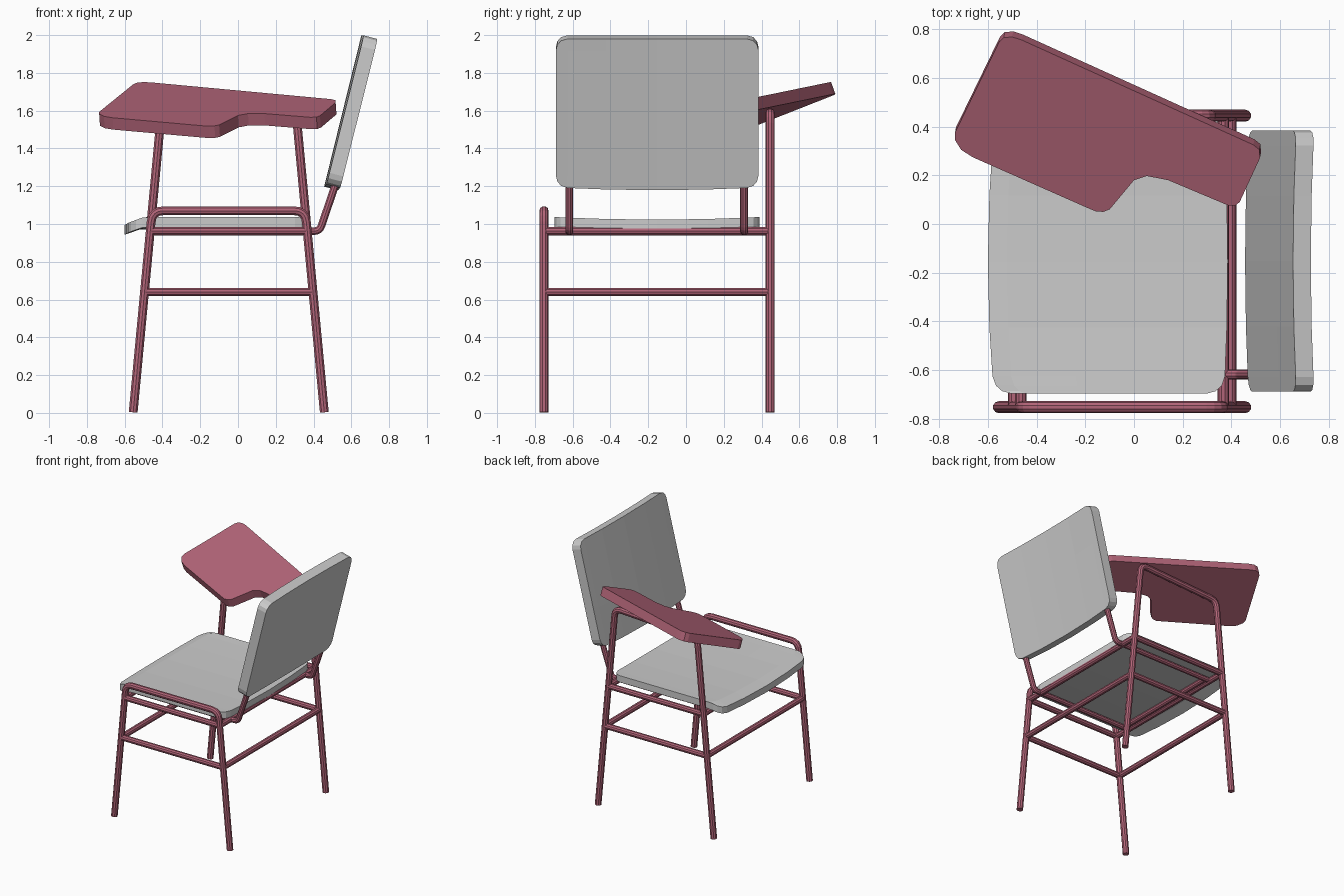
import bpy, bmesh
from math import sqrt
from mathutils import Vector

if "Cube" in bpy.data.objects:
    bpy.data.objects.remove(bpy.data.objects["Cube"])

pink = bpy.data.materials.new("rose_paint")
pink.diffuse_color = (0.45, 0.13, 0.19, 1)
pink.use_nodes = True
pink.node_tree.nodes["Principled BSDF"].inputs["Base Color"].default_value = pink.diffuse_color


def rounded(points, r):
    """Replace the inner corners of a path with short arcs."""
    p = [Vector(q) for q in points]
    out = [p[0]]
    for a, b, c in zip(p, p[1:], p[2:]):
        s, e = b + (a - b).normalized() * r, b + (c - b).normalized() * r
        for i in range(5):
            t = i / 4
            out.append(s * (1 - t) ** 2 + b * 2 * t * (1 - t) + e * t * t)
    return out + [p[-1]]


def tube(name, points, radius=0.023, bend=0.06):
    path = rounded(points, bend)
    cu = bpy.data.curves.new(name, 'CURVE')
    cu.dimensions = '3D'
    cu.bevel_depth, cu.bevel_resolution = radius, 3
    cu.use_fill_caps = True
    sp = cu.splines.new('POLY')
    sp.points.add(len(path) - 1)
    for pt, co in zip(sp.points, path):
        pt.co = (*co, 1)
    sp.use_smooth = False
    cu.materials.append(pink)
    ob = bpy.data.objects.new(name, cu)
    bpy.context.collection.objects.link(ob)
    bpy.ops.object.select_all(action='DESELECT')
    ob.select_set(True)
    bpy.context.view_layer.objects.active = ob
    bpy.ops.object.convert(target='MESH')


def thicken(name, bm, offset, mat=None):
    """Extrude a sheet into a solid board."""
    ext = bmesh.ops.extrude_face_region(bm, geom=bm.faces[:], use_keep_orig=True)
    verts = [g for g in ext['geom'] if isinstance(g, bmesh.types.BMVert)]
    bmesh.ops.translate(bm, verts=verts, vec=offset)
    bmesh.ops.recalc_face_normals(bm, faces=bm.faces[:])
    me = bpy.data.meshes.new(name)
    bm.to_mesh(me)
    bm.free()
    if mat:
        me.materials.append(mat)
    bpy.context.collection.objects.link(bpy.data.objects.new(name, me))


def panel(name, y0, y1, length, r, shape, offset):
    """Curved board with rounded corners; shape(s, y, q) places each point."""
    edge = [0, 0.12 * r, 0.45 * r, r]
    mid, half = (y0 + y1) / 2, (y1 - y0) / 2
    ys = [y0 + d for d in edge] + [mid - half / 2, mid, mid + half / 2] + [y1 - d for d in edge[::-1]]
    bm = bmesh.new()
    cols = []
    for y in ys:
        d = min(1, min(y - y0, y1 - y) / r)
        inset = r * (1 - sqrt(max(0, 1 - (1 - d) ** 2)))
        q = (y - mid) / half
        cols.append([bm.verts.new(shape(inset + t * (length - 2 * inset), y, q))
                     for t in (0, 0.08, 0.36, 0.64, 0.92, 1)])
    for a, b in zip(cols, cols[1:]):
        for i in range(len(a) - 1):
            bm.faces.new((a[i], a[i + 1], b[i + 1], b[i]))
    thicken(name, bm, offset)


YL, YR = -0.752, 0.445


def leg_x(z, front):
    return -0.555 + 0.094 * z if front else 0.457 - 0.094 * z


# Side frames: low armrest loop and tall desk loop
for name, y, zf, zr in (("armrest_frame", YL, 1.07, 1.07), ("desk_frame", YR, 1.555, 1.592)):
    tube(name, [(leg_x(0, True), y, 0.003), (leg_x(zf, True), y, zf),
                (leg_x(zr, False), y, zr), (leg_x(0, False), y, 0.003)], 0.0245)

# Stretchers and seat frame, each a ring of four bars
for level, z in (("stretcher", 0.64), ("seat_frame", 0.962)):
    for side, front in (("front", True), ("rear", False)):
        x = leg_x(z, front)
        tube(f"{level}_{side}", [(x, YL, z), (x, YR, z)])
    for side, y in (("left", YL), ("right", YR)):
        tube(f"{level}_{side}", [(leg_x(z, True), y, z), (leg_x(z, False), y, z)])

# Seat rails that bend up to hold the backrest
for side, y in (("left", -0.618), ("right", 0.308)):
    tube(f"back_support_{side}", [(-0.44, y, 0.962), (0.432, y, 0.962), (0.525, y, 1.235)], 0.021, 0.03)
tube("inner_front_rail", [(-0.42, -0.618, 0.962), (-0.42, 0.308, 0.962)], 0.021)


# Seat: slightly dished with a drooping front lip
def seat_shape(s, y, q):
    x = -0.6 + s + 0.025 * q * q * (1 - 1.6 * s / 0.985)
    z = 1.037 - 0.028 * max(0, 1 - s / 0.08) - 0.014 * (1 - q * q)
    return Vector((x, y, z))


panel("seat", -0.695, 0.388, 0.985, 0.07, seat_shape, Vector((0, 0, -0.052)))


# Backrest: leaning, with its middle bowed forward
def back_shape(s, y, q):
    bow = 1 - q * q
    low = -0.015 * bow * (1 - s / 0.81)
    return Vector((0.47 + 0.243 * s - 0.014 * bow, y, 1.213 + 0.97 * s + low))


panel("backrest", -0.688, 0.383, 0.81, 0.06, back_shape, Vector((0.073, 0, -0.019)))

# Writing desk: notched outline on a tilted plane
outline = [(-0.555, 0.745), (-0.535, 0.765), (-0.50, 0.768), (-0.46, 0.755),
           (0.49, 0.325), (0.515, 0.305), (0.517, 0.27),
           (0.434, 0.09), (0.415, 0.075), (0.385, 0.077),
           (0.14, 0.18), (0.053, 0.197), (0.0, 0.18),
           (-0.10, 0.06), (-0.125, 0.05), (-0.155, 0.051), (-0.20, 0.07),
           (-0.664, 0.275), (-0.71, 0.305), (-0.735, 0.345), (-0.735, 0.375)]
bm = bmesh.new()
bm.faces.new([bm.verts.new((x, y, 1.51 + 0.07 * x + 0.36 * y)) for x, y in outline])
thicken("writing_desk", bm, Vector((0.07, 0.36, -1)).normalized() * 0.067, pink)
